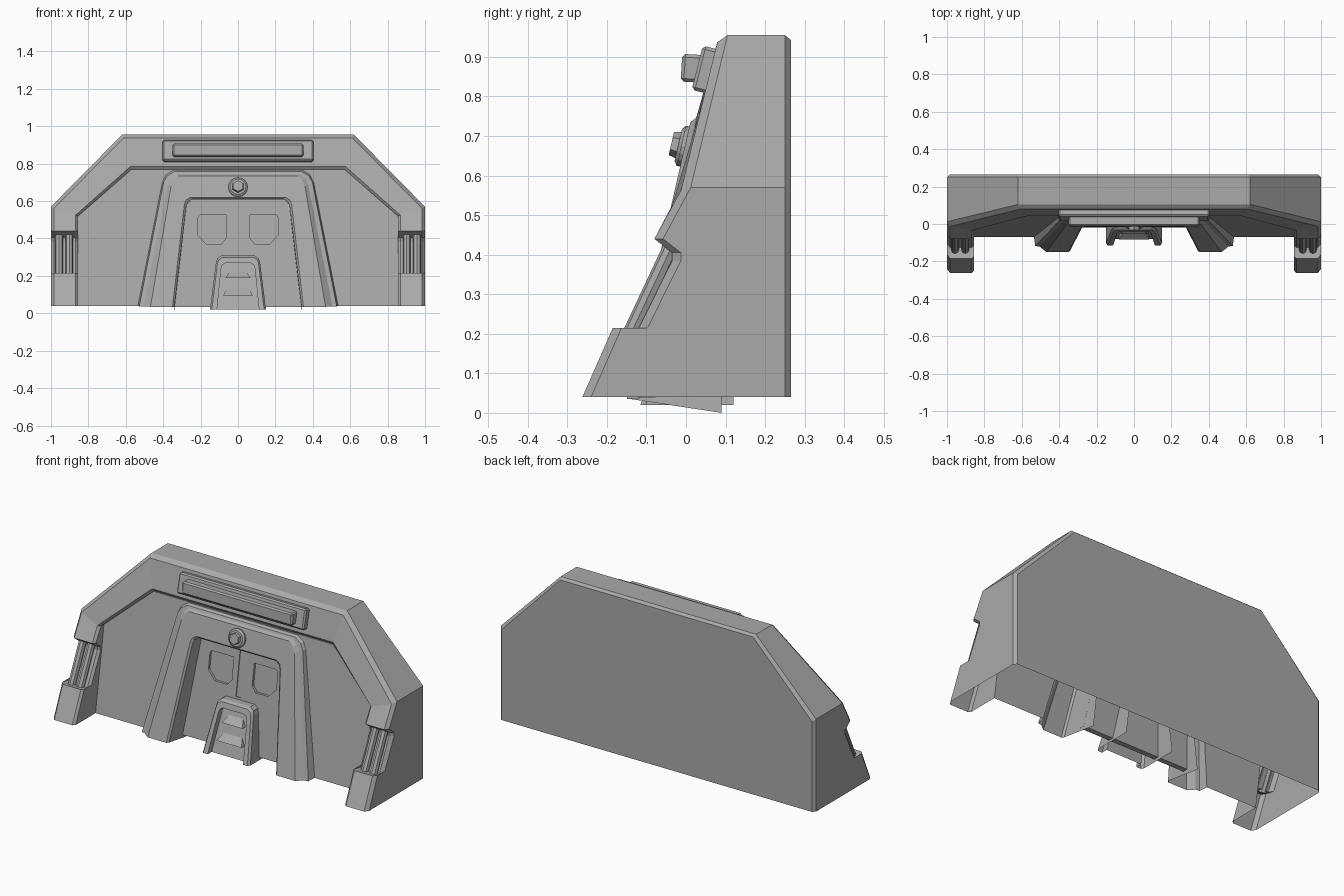
import bpy, bmesh, math
from mathutils import Vector

if "Cube" in bpy.data.objects:
    bpy.data.objects.remove(bpy.data.objects["Cube"], do_unlink=True)

grey = bpy.data.materials.new("plain grey")
grey.use_nodes = True
grey.diffuse_color = (0.4, 0.4, 0.4, 1)
grey.node_tree.nodes["Principled BSDF"].inputs["Base Color"].default_value = (0.4, 0.4, 0.4, 1)


def finish(name, bm):
    mesh = bpy.data.meshes.new(name)
    bm.to_mesh(mesh)
    bm.free()
    mesh.materials.append(grey)
    ob = bpy.data.objects.new(name, mesh)
    bpy.context.collection.objects.link(ob)
    return ob


def arch(half):
    """Mirror the +x half of an arch outline into a full one."""
    return [Vector(p) for p in half] + [Vector((-x, y, z)) for x, y, z in reversed(half)]


def lean(base, slope, pts):
    """Lay (x, z) points on a plane that leans back with height."""
    return [(x, base + slope * z, z) for x, z in pts]


def skin(name, loops, back=False, front=False, closed=False, hole=None):
    """Bridge loops from back to front, with optional end faces."""
    bm = bmesh.new()
    rings = [[bm.verts.new(p) for p in loop] for loop in loops]
    n = len(rings[0])
    for a, b in zip(rings, rings[1:]):
        for i in range(n if closed else n - 1):
            j = (i + 1) % n
            bm.faces.new((a[i], a[j], b[j], b[i]))
    if back:
        bm.faces.new(rings[0][::-1])
    if front:
        rim = [bm.verts.new(p) for p in reversed(hole)] if hole else []
        bm.faces.new(rings[-1] + rim)
    return finish(name, bm)


def block(name, size, loc, tilt=0, bevel=0.008):
    bm = bmesh.new()
    bmesh.ops.create_cube(bm, size=1)
    bmesh.ops.scale(bm, vec=size, verts=bm.verts)
    bmesh.ops.bevel(bm, geom=bm.edges[:], offset=bevel, segments=1, affect='EDGES')
    ob = finish(name, bm)
    ob.location, ob.rotation_euler.x = loc, tilt
    return ob


def rod(name, start, end, r1, r2, sides):
    start, end = Vector(start), Vector(end)
    bm = bmesh.new()
    bmesh.ops.create_cone(bm, cap_ends=True, segments=sides, radius1=r1, radius2=r2,
                          depth=(end - start).length)
    ob = finish(name, bm)
    ob.location = (start + end) / 2
    ob.rotation_euler = (end - start).to_track_quat('Z', 'Y').to_euler()
    return ob


# Main housing: hollow shell with notched pillars and a recessed wall
pillar = [(-0.262, 0.04), (-0.185, 0.215), (-0.125, 0.203), (-0.035, 0.385), (-0.035, 0.405), (-0.08, 0.44)]
BASE, SLOPE = -0.076, 0.16


def rim(x, shoulder, peak, dy=0):
    return arch([(x, y + dy, z) for y, z in pillar] + [shoulder, peak])


def at_depth(loop, y):
    return [Vector((p.x, y, p.z)) for p in loop]


edge = rim(1, (1, 0.012, 0.57), (0.62, 0.105, 0.955), 0.022)
back_rim = [Vector((p.x * 0.985, 0.265, p.z if p.z < 0.5 else p.z - 0.012)) for p in edge]
inner = rim(0.868, (0.868, -0.035, 0.525), (0.575, 0.042, 0.785))
step = rim(0.855, (0.855, -0.02, 0.52), (0.568, 0.052, 0.77), 0.012)
wall = [Vector((p.x, BASE + SLOPE * p.z, p.z)) for p in step]
portal_line = [(0.535, 0.04), (0.405, 0.70), (0.385, 0.74), (0.345, 0.765)]
portal_base = arch(lean(BASE, SLOPE, portal_line))
skin("housing", [back_rim, at_depth(edge, 0.25), edge,
                 rim(0.983, (0.983, -0.013, 0.562), (0.612, 0.079, 0.937)),
                 inner, step, wall], back=True, front=True, hole=portal_base)

# Portal frame with stepped outer edge and deep jambs
opening = [(0.34, 0.035), (0.277, 0.57), (0.268, 0.595), (0.245, 0.61)]
deep = [(x, 0.09, 0 if z < 0.1 else z) for x, z in opening]
skin("portal_frame", [
    portal_base,
    arch(lean(-0.125, 0.205, [(0.528, 0.037), (0.398, 0.70), (0.38, 0.733), (0.343, 0.757)])),
    arch(lean(-0.128, 0.205, [(0.505, 0.037), (0.375, 0.69), (0.36, 0.722), (0.33, 0.745)])),
    arch(lean(-0.158, 0.23, [(0.468, 0.035), (0.358, 0.68), (0.345, 0.712), (0.32, 0.735)])),
    arch(lean(-0.158, 0.23, [(x + 0.01, z + (0.01 if z > 0.1 else 0)) for x, z in opening])),
    arch(lean(-0.148, 0.23, opening)),
    arch(deep)])

# Door slab with shield-shaped window recesses and a centre groove
DOOR = -0.024
door_line = [(0.338, 0.035), (0.275, 0.58), (0.25, 0.608)]
door = skin("door", [arch(lean(DOOR + 0.03, 0.15, door_line)), arch(lean(DOOR, 0.15, door_line))],
            back=True, front=True, closed=True)
shield = [(0.215, 0.42), (0.215, 0.51), (0.205, 0.525), (0.065, 0.525), (0.065, 0.40), (0.09, 0.37), (0.17, 0.37)]
groove = [(0, 0.32), (0, 0.6), (-0.03, 0.6), (-0.03, 0.32)]
mirrored = [(-x, z) for x, z in reversed(shield)]
for label, line, depth in (("left_window", shield, 0.014), ("right_window", mirrored, 0.014),
                           ("centre_groove", groove, 0.005)):
    cutter = skin(label + "_cutter", [lean(DOOR + depth, 0.15, line), lean(DOOR - 0.05, 0.15, line)],
                  back=True, front=True, closed=True)
    cutter.hide_render = True
    mod = door.modifiers.new(label, 'BOOLEAN')
    mod.operation, mod.solver, mod.object = 'DIFFERENCE', 'EXACT', cutter
    bpy.context.view_layer.objects.active = door
    bpy.ops.object.modifier_apply(modifier=label)
    bpy.data.objects.remove(cutter, do_unlink=True)

# Small hatch at the foot of the door
hatch = [(0.15, 0.02), (0.118, 0.27), (0.112, 0.292), (0.09, 0.308)]
hatch_front = [(0.14, 0.02), (0.11, 0.265), (0.104, 0.284), (0.085, 0.298)]
hatch_inner = [(0.112, 0.02), (0.09, 0.24), (0.085, 0.258), (0.07, 0.268)]
skin("hatch", [arch([(x, 0.12, z) for x, z in hatch]),
               arch(lean(-0.108, 0.3, hatch)),
               arch(lean(-0.121, 0.3, hatch_front)),
               arch(lean(-0.121, 0.3, hatch_inner)),
               arch(lean(-0.085, 0.3, hatch_inner))], front=True)

# Hatch louvres: wedges with an overhanging lower lip
for name, z, w in (("upper_louvre", 0.19, 0.066), ("lower_louvre", 0.095, 0.08)):
    root = lean(-0.083, 0.3, [(w, z), (w - 0.022, z + 0.036)])
    lip = [(w, root[0][1] - 0.028, z), (w - 0.022, root[1][1] - 0.002, z + 0.036)]
    skin(name, [arch(root), arch(lip)], front=True, closed=True)

# Sign bar above the portal
block("sign_plate", (0.805, 0.045, 0.115), (0, 0.05, 0.867), -0.245)
block("sign_bar", (0.70, 0.055, 0.07), (0, 0.016, 0.871), -0.06)

# Round lamp on the lintel
axis = Vector((0, -1, 0.23)).normalized()
centre = Vector((0, 0.002, 0.672))
rod("lamp_base", centre - axis * 0.02, centre + axis * 0.014, 0.052, 0.052, 16)
rod("lamp_collar", centre + axis * 0.014, centre + axis * 0.022, 0.052, 0.042, 16)
rod("lamp_cap", centre + axis * 0.02, centre + axis * 0.04, 0.034, 0.03, 6)

# Twin rods inside each pillar notch
for side, sign in (("left", 1), ("right", -1)):
    for place, x in (("inner", 0.902), ("outer", 0.957)):
        rod(f"{side}_{place}_rod", (sign * x, -0.142, 0.195), (sign * x, -0.034, 0.425), 0.021, 0.021, 8)
